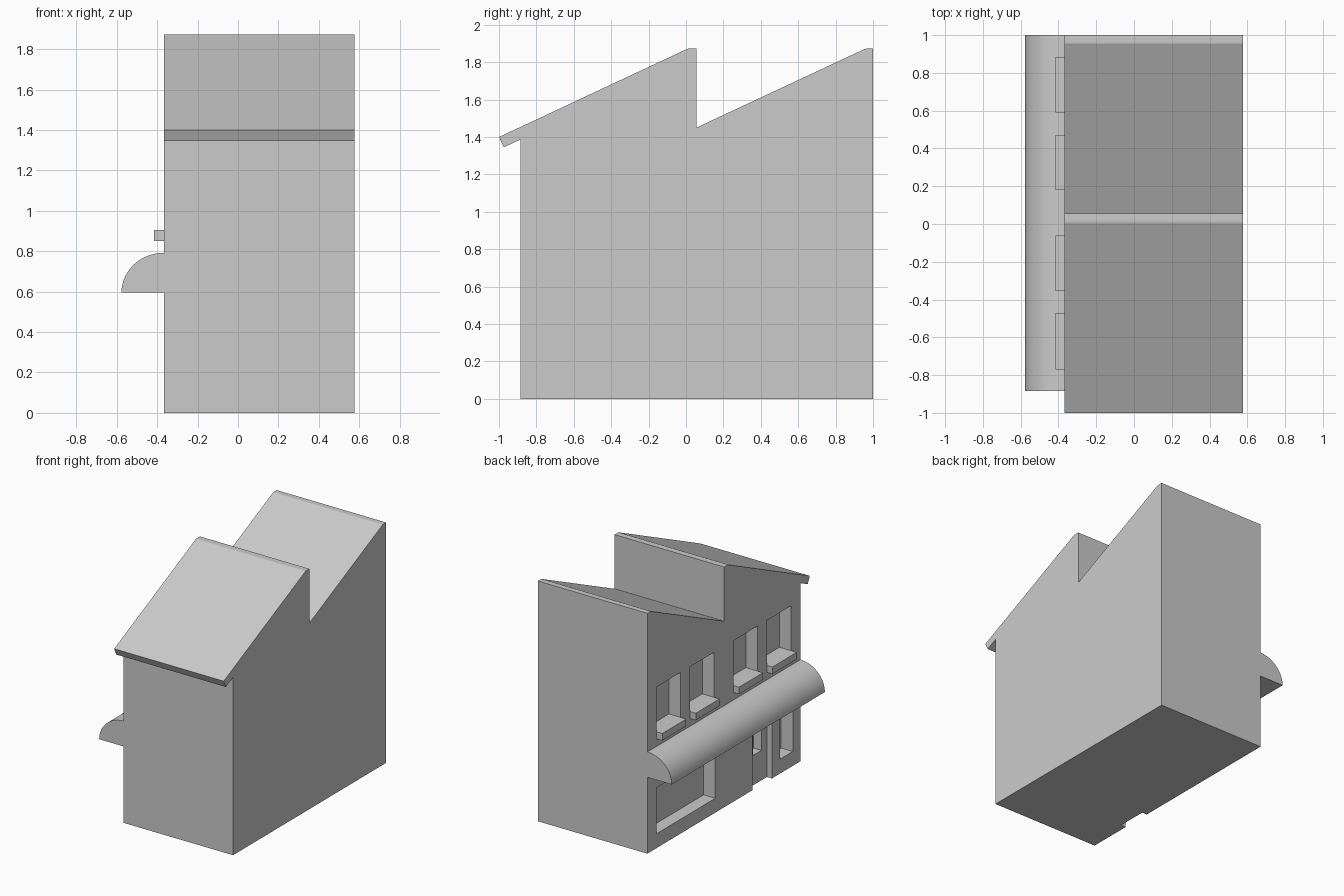
import bpy, bmesh, math
from mathutils import Vector

cube = bpy.data.objects.get("Cube")
if cube:
    bpy.data.objects.remove(cube, do_unlink=True)

grey = bpy.data.materials.new("plain grey")
grey.use_nodes = True
GREY = (0.6, 0.6, 0.6, 1)
grey.diffuse_color = GREY
grey.node_tree.nodes["Principled BSDF"].inputs["Base Color"].default_value = GREY

FACADE, PARTY = -0.367, 0.577    # x of the shop front and of the blank side wall
FRONT, BACK = -0.885, 1.0        # y of the end walls


def extrude(name, points, offset):
    """Solid made by sweeping a closed outline along an offset."""
    bm = bmesh.new()
    face = bm.faces.new([bm.verts.new(p) for p in points])
    swept = bmesh.ops.extrude_face_region(bm, geom=[face])
    verts = [g for g in swept["geom"] if isinstance(g, bmesh.types.BMVert)]
    bmesh.ops.translate(bm, vec=Vector(offset), verts=verts)
    bmesh.ops.recalc_face_normals(bm, faces=bm.faces)
    mesh = bpy.data.meshes.new(name)
    bm.to_mesh(mesh)
    bm.free()
    mesh.materials.append(grey)
    obj = bpy.data.objects.new(name, mesh)
    bpy.context.collection.objects.link(obj)
    return obj


def box(name, x0, x1, y0, y1, z0, z1):
    outline = [(x0, y0, z0), (x1, y0, z0), (x1, y1, z0), (x0, y1, z0)]
    return extrude(name, outline, (0, 0, z1 - z0))


def smooth(obj, angle):
    bpy.ops.object.select_all(action='DESELECT')
    bpy.context.view_layer.objects.active = obj
    obj.select_set(True)
    bpy.ops.object.shade_smooth_by_angle(angle=math.radians(angle))


# Building: sawtooth roof with an eave over the front wall
profile = [(FRONT, 0), (BACK, 0), (BACK, 1.872), (0.962, 1.872), (0.953, 1.87),
           (0.943, 1.865), (0.055, 1.45), (0.055, 1.872), (0.012, 1.872),
           (0.003, 1.87), (-0.007, 1.865), (-1, 1.4), (-0.974, 1.345),
           (FRONT, 1.387)]
building = extrude("building", [(FACADE, y, z) for y, z in profile],
                   (PARTY - FACADE, 0, 0))

# Recesses in the facade: y range, z range, depth
upper_windows = [(0.59, 0.885), (0.18, 0.472), (-0.355, -0.06), (-0.77, -0.472)]
recesses = [(y0, y1, 0.905, 1.255, 0.1) for y0, y1 in upper_windows]
recesses += [
    (0.165, 0.885, 0.112, 0.47, 0.1),      # shop window
    (-0.79, -0.63, 0.112, 0.47, 0.1),      # narrow window
    (-0.533, -0.293, -0.1, 0.47, 0.043),   # doorway
    (-0.466, -0.36, 0.233, 0.42, 0.11),    # door pane
]
bpy.context.view_layer.objects.active = building
for y0, y1, z0, z1, depth in recesses:
    cutter = box("recess_cutter", FACADE - 0.1, FACADE + depth, y0, y1, z0, z1)
    cutter.hide_render = True
    cut = building.modifiers.new("recess", 'BOOLEAN')
    cut.operation = 'DIFFERENCE'
    cut.solver = 'EXACT'
    cut.object = cutter
    bpy.ops.object.modifier_apply(modifier=cut.name)
    bpy.data.objects.remove(cutter, do_unlink=True)

# Window sills
for i, (y0, y1) in enumerate(upper_windows, 1):
    box(f"window_sill_{i}", FACADE - 0.048, FACADE, y0, y1, 0.85, 0.905)

# Quarter-round awning along the whole shop front
STEPS = 24
arc = [(FACADE, FRONT, 0.595)]
for i in range(STEPS + 1):
    a = math.pi / 2 * i / STEPS
    arc.append((FACADE - 0.21 * math.cos(a), FRONT, 0.595 + 0.197 * math.sin(a)))
awning = extrude("awning", arc, (0, BACK - FRONT, 0))
smooth(awning, 30)
